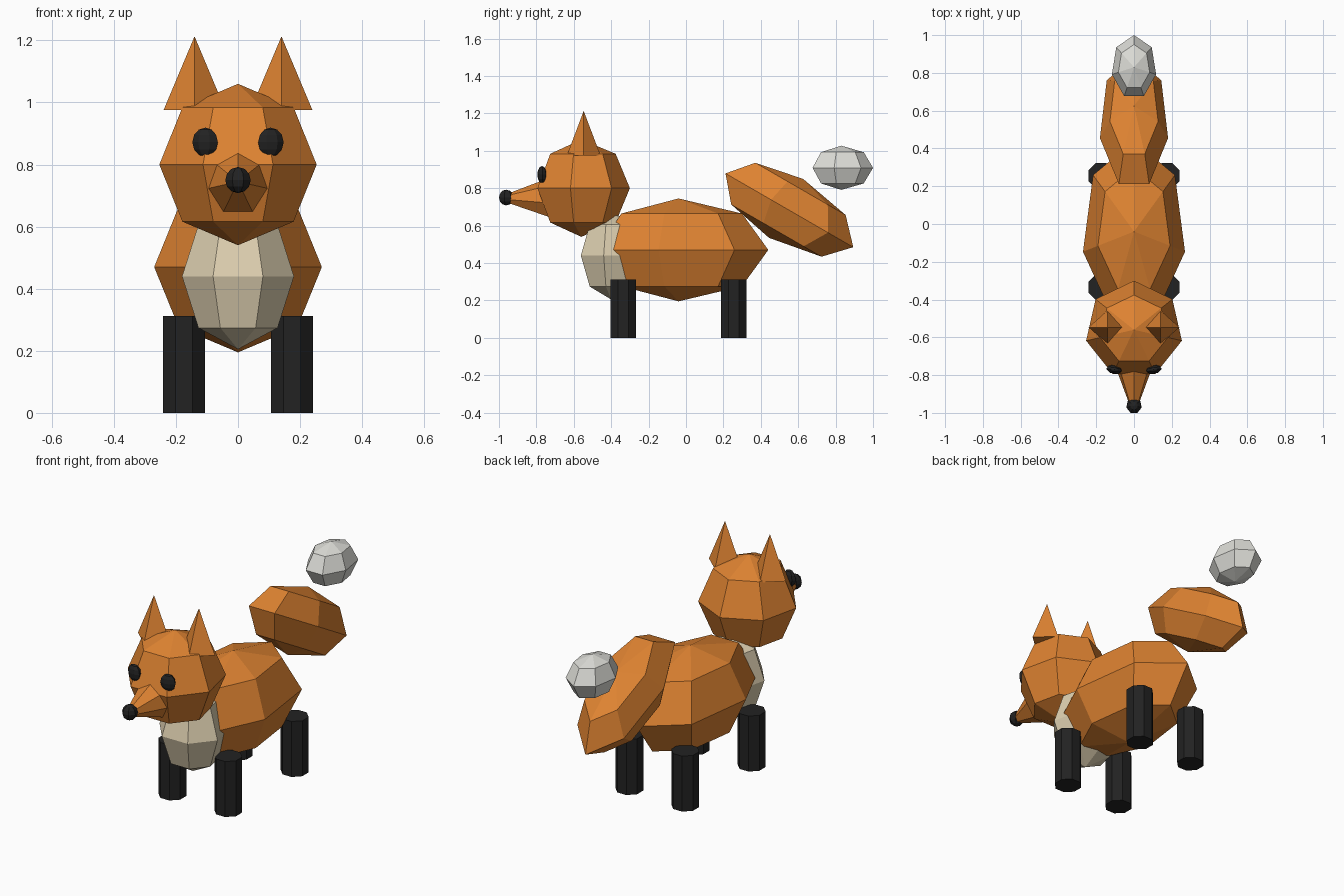
import bpy, bmesh
from math import sin, cos, pi, radians

cube = bpy.data.objects.get("Cube")
if cube:
    bpy.data.objects.remove(cube, do_unlink=True)


def material(name, rgb):
    m = bpy.data.materials.new(name)
    m.use_nodes = True
    m.diffuse_color = (*rgb, 1)
    m.node_tree.nodes["Principled BSDF"].inputs["Base Color"].default_value = (*rgb, 1)
    return m


orange = material("orange fur", (0.73, 0.226, 0.031))
cream = material("cream fur", (0.72, 0.62, 0.43))
white = material("pale grey fur", (0.72, 0.72, 0.68))
black = material("black", (0.016, 0.016, 0.016))


def lathe(name, mat, profile, sides, loc, scale=(1, 1, 1), rot=(0, 0, 0), turn=0.0):
    """Turn (radius, height) pairs round z; the first corner points to +y."""
    bm = bmesh.new()
    rings = []
    for r, z in profile:
        count = sides if r > 1e-5 else 1
        angles = [turn + 2 * pi * i / sides for i in range(count)]
        rings.append([bm.verts.new((r * sin(a), r * cos(a), z)) for a in angles])
    for lo, hi in zip(rings, rings[1:]):
        for i in range(sides):
            j = (i + 1) % sides
            quad = [lo[i % len(lo)], lo[j % len(lo)], hi[j % len(hi)], hi[i % len(hi)]]
            bm.faces.new(list(dict.fromkeys(quad)))
    for ring in (rings[0], rings[-1]):
        if len(ring) > 1:
            bm.faces.new(ring)
    bmesh.ops.recalc_face_normals(bm, faces=bm.faces)
    mesh = bpy.data.meshes.new(name)
    bm.to_mesh(mesh)
    bm.free()
    mesh.materials.append(mat)
    ob = bpy.data.objects.new(name, mesh)
    ob.location, ob.scale, ob.rotation_euler = loc, scale, rot
    bpy.context.collection.objects.link(ob)
    return ob


def ball(name, mat, loc, scale, rot=(0, 0, 0), bands=4):
    """Low-poly ellipsoid with seven sides."""
    profile = [(sin(pi * k / bands), -cos(pi * k / bands)) for k in range(bands + 1)]
    return lathe(name, mat, profile, 7, loc, scale, rot)


# Torso and head
ball("body", orange, (0, -0.04, 0.47), (0.277, 0.48, 0.275))
ball("chest", cream, (0, -0.40, 0.44), (0.185, 0.18, 0.235))
ball("head", orange, (0, -0.56, 0.80), (0.26, 0.26, 0.26))

# Snout and nose
lathe("snout", orange, [(0.12, 0), (0.025, 0.25)], 7, (0, -0.705, 0.745), rot=(pi / 2, 0, 0))
ball("nose", black, (0, -0.962, 0.75), (0.042, 0.042, 0.042), bands=6)

# Tail and its tip
ball("tail", orange, (0, 0.535, 0.692), (0.185, 0.415, 0.182), (radians(-30), 0, 0))
ball("tail_tip", white, (0, 0.83, 0.909), (0.12, 0.17, 0.118))

# Paired parts
for side, s in (("left", 1), ("right", -1)):
    lathe(side + "_ear", orange, [(1, 0), (0, 1)], 4, (s * 0.14, -0.547, 0.975), (0.1, 0.09, 0.238))
    ball(side + "_eye", black, (s * 0.105, -0.77, 0.872), (0.043, 0.024, 0.047),
         (0, 0, s * 0.2), bands=6)
    for end, y in (("front", -0.335), ("rear", 0.255)):
        lathe(f"{side}_{end}_leg", black, [(0.073, 0), (0.073, 0.312)], 8,
              (s * 0.174, y, 0), turn=pi / 8)
